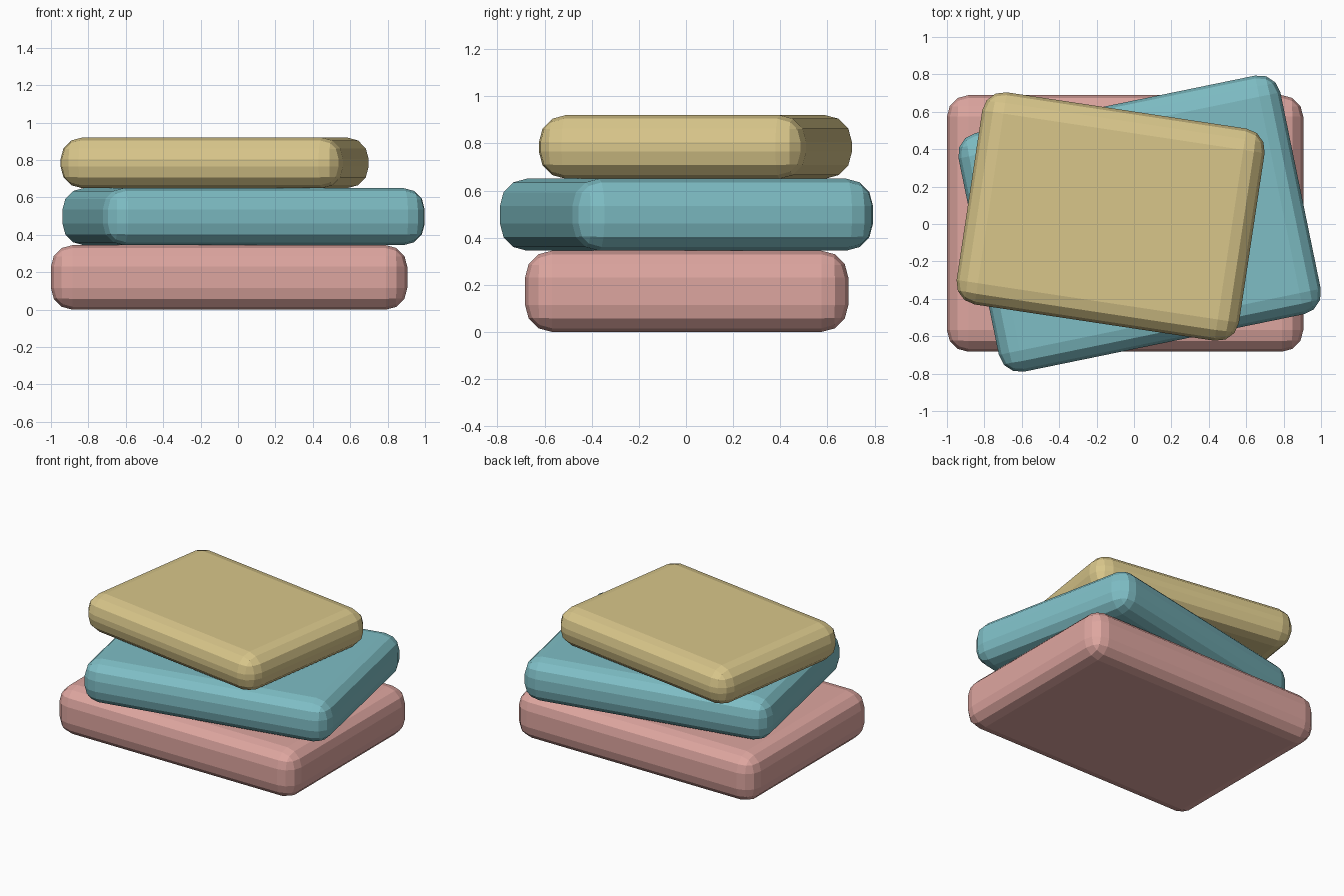
import bpy
import math

if "Cube" in bpy.data.objects:
    bpy.data.objects.remove(bpy.data.objects["Cube"])


def material(name, color):
    m = bpy.data.materials.new(name)
    m.diffuse_color = (*color, 1.0)
    m.use_nodes = True
    m.node_tree.nodes["Principled BSDF"].inputs["Base Color"].default_value = m.diffuse_color
    return m


def cushion(name, size, center, angle, mat, radius=0.115):
    """Flat-shaded box with rounded edges and corners."""
    bpy.ops.mesh.primitive_cube_add(size=1, location=center)
    ob = bpy.context.object
    ob.name = name
    ob.scale = size
    bpy.ops.object.transform_apply(location=False, rotation=False, scale=True)
    ob.rotation_euler.z = math.radians(angle)
    ob.data.materials.append(mat)
    bevel = ob.modifiers.new("rounded_edges", 'BEVEL')
    bevel.width = radius
    bevel.segments = 3
    return ob


pink = material("dusty_pink", (0.73, 0.38, 0.35))
teal = material("soft_teal", (0.21, 0.515, 0.56))
yellow = material("straw_yellow", (0.69, 0.565, 0.255))

# Stack of three cushions, each turned a little
cushion("bottom_cushion", (1.905, 1.372, 0.345), (-0.0475, 0.003, 0.1725), 0, pink)
cushion("middle_cushion", (1.757, 1.302, 0.305), (0.03, 0.002, 0.4975), 11.6, teal)
cushion("top_cushion", (1.527, 1.147, 0.27), (-0.125, 0.04, 0.785), -8.6, yellow)
